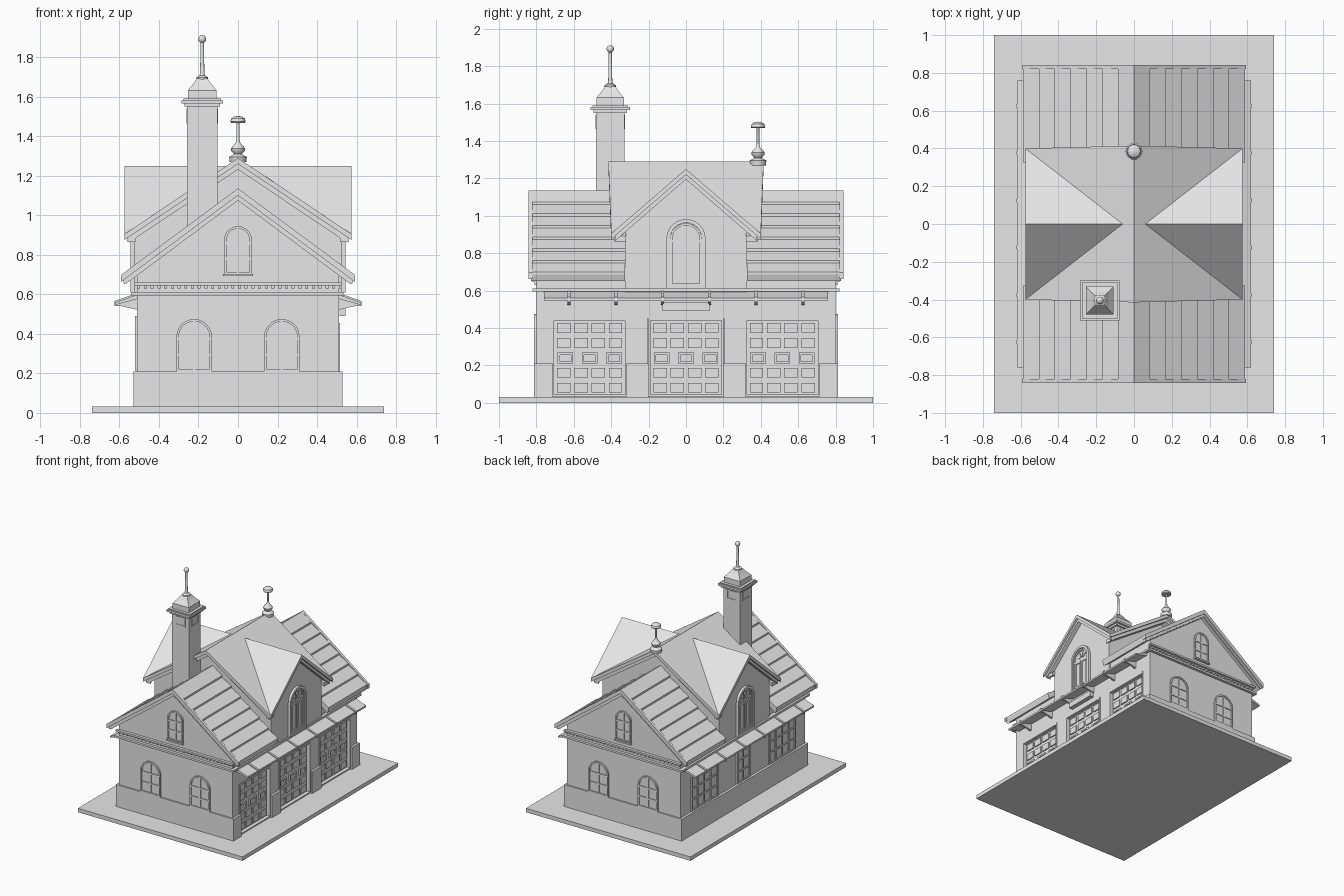
import bpy, bmesh, math
from mathutils import Matrix, Vector

cube = bpy.data.objects.get("Cube")
if cube:
    bpy.data.objects.remove(cube, do_unlink=True)

grey = bpy.data.materials.new("plain_grey")
grey.use_nodes = True
grey.diffuse_color = (0.8, 0.8, 0.8, 1)
for node in grey.node_tree.nodes:
    if node.type == 'BSDF_PRINCIPLED':
        node.inputs["Base Color"].default_value = (0.8, 0.8, 0.8, 1)


def finish(name, bm, smooth=False):
    bmesh.ops.recalc_face_normals(bm, faces=bm.faces)
    me = bpy.data.meshes.new(name)
    bm.to_mesh(me)
    bm.free()
    me.materials.append(grey)
    if smooth:
        me.shade_smooth()
        me.set_sharp_from_angle(angle=math.radians(35))
    ob = bpy.data.objects.new(name, me)
    bpy.context.scene.collection.objects.link(ob)
    return ob


def boxes(name, ranges):
    """One mesh of boxes, each given as x, y and z ranges."""
    bm = bmesh.new()
    for r in ranges:
        lo, hi = Vector(r[0::2]), Vector(r[1::2])
        m = Matrix.Translation((lo + hi) / 2) @ Matrix.Diagonal((*(hi - lo), 1))
        bmesh.ops.create_cube(bm, size=1, matrix=m)
    return finish(name, bm)


def point(axis, u, a, z):
    return (a, u, z) if axis == 'x' else (u, a, z)


def prism(name, pts, axis, a0, a1):
    """Extrude a (u, z) outline along an axis."""
    bm = bmesh.new()
    face = bm.faces.new([bm.verts.new(point(axis, u, a0, z)) for u, z in pts])
    ext = bmesh.ops.extrude_face_region(bm, geom=[face])["geom"]
    move = Vector(point(axis, 0, a1 - a0, 0))
    bmesh.ops.translate(bm, vec=move, verts=[v for v in ext if isinstance(v, bmesh.types.BMVert)])
    return finish(name, bm)


def ring(name, outer, inner, axis, a0, a1):
    """Frame between two outlines of equal point count."""
    bm = bmesh.new()
    loops = [[bm.verts.new(point(axis, u, a, z)) for u, z in pts]
             for pts, a in ((outer, a0), (outer, a1), (inner, a1), (inner, a0))]
    n = len(outer)
    for k in range(4):
        p, q = loops[k], loops[(k + 1) % 4]
        for i in range(n):
            j = (i + 1) % n
            bm.faces.new((p[i], p[j], q[j], q[i]))
    return finish(name, bm)


def lathe(name, profile, x, y, seg=16, turn=0.0, smooth=True):
    bm = bmesh.new()
    verts = [bm.verts.new((r, 0, z)) for r, z in profile]
    edges = [bm.edges.new(e) for e in zip(verts, verts[1:])]
    bmesh.ops.spin(bm, geom=verts + edges, cent=(0, 0, 0), axis=(0, 0, 1),
                   angle=2 * math.pi, steps=seg, use_duplicate=False)
    bmesh.ops.remove_doubles(bm, verts=bm.verts, dist=0.0005)
    bm.transform(Matrix.Translation((x, y, 0)) @ Matrix.Rotation(turn, 4, 'Z'))
    return finish(name, bm, smooth)


def arch(c, z0, w, top):
    arc = [(c + w * math.cos(math.pi * i / 12), top - w + w * math.sin(math.pi * i / 12)) for i in range(13)]
    return [(c - w, z0), (c + w, z0)] + arc


def rect(c, z0, w, top):
    return [(c - w, z0), (c + w, z0), (c + w, top), (c - w, top)]


def window(name, shape, axis, wall, sign, c, z0, w, top, cols, bars, frame=0.012):
    """Framed window with glazing bars on a wall plane."""
    at = lambda d: wall + sign * d
    ring(name + "_frame", shape(c, z0, w, top), shape(c, z0 + frame, w - frame, top - frame), axis, at(-.005), at(.012))
    prism(name + "_glass", shape(c, z0 + .005, w - .005, top - .005), axis, at(-.005), at(.002))
    for i in range(1, cols):
        u = c - w + 2 * w * i / cols
        prism(name + "_mullion", rect(u, z0 + .005, .006, top - .005), axis, at(0), at(.008))
    for z in bars:
        prism(name + "_bar", rect(c, z - .006, w - .005, z + .006), axis, at(0), at(.008))


def chevron(name, apex, half, eave, thick, axis, a0, a1):
    pts = [(-half, eave), (0, apex), (half, eave)]
    return prism(name, pts + [(u, z - thick) for u, z in reversed(pts)], axis, a0, a1)


def gable(name, half, base, eave, apex, axis, a0, a1):
    return prism(name, [(-half, base), (half, base), (half, eave), (0, apex), (-half, eave)], axis, a0, a1)


# Ground slab and walls
boxes("ground_slab", [(-.74, .74, -1, 1, 0, .032)])
boxes("lower_walls", [(-.51, .485, -.8, .8, .03, .6)])
gable("upper_walls", .51, .58, .70, 1.085, 'y', -.8, .8)
boxes("door_lintel", [(.48, .51, -.8, .8, .45, .6)])
piers = [(-.8, -.715), (-.315, -.205), (.205, .315), (.715, .8)]
boxes("door_piers", [(.48, .51, a, b, .03, .46) for a, b in piers])
boxes("pier_bases", [(.46, .528, max(a - .005, -.812) if a > -.7 else -.812,
                      b + .005 if b < .7 else .812, .03, .21) for a, b in piers])
boxes("plinth", [(-.53, .48, -.812, .812, .03, .21)])

# Cornice band, gable friezes and dentils
boxes("cornice_band", [(-.54, .535, -.822, .822, .595, .611)])
boxes("gable_frieze", [(-.525, .525, s * .81 - .012, s * .81 + .012, .645, .66) for s in (-1, 1)])
boxes("dentils", [(-.51 + .034 * i, -.495 + .034 * i, s * .803 - .007, s * .803 + .007, .63, .646)
                  for s in (-1, 1) for i in range(31)])

# Main roof: lapped courses either side of the cross gable
APEX, HALF, EAVE, COURSES = 1.122, .588, .685, 7
slope = (APEX - EAVE) / HALF
right_edge = [(0, APEX + .012)]
for i in range(COURSES):
    x = HALF * (i + 1) / COURSES
    right_edge += [(x, APEX - slope * x + .014), (x, APEX - slope * x)]
left_edge = [(-x, z) for x, z in reversed(right_edge[1:])]
soffit = [(HALF - .012, EAVE - .033), (0, APEX - .04), (.012 - HALF, EAVE - .033)]
for s, end in ((-1, "front"), (1, "back")):
    prism(end + "_main_roof", left_edge + right_edge + soffit, 'y', s * .325, s * .83)
    chevron(end + "_rake_board", 1.136, .592, .698, .035, 'y', s * .82, s * .842)
    chevron(end + "_rake_moulding", 1.1, .57, .676, .025, 'y', s * .8, s * .825)

# Cross gable walls
gable("cross_walls_side", .325, .58, .92, 1.2, 'x', -.525, .525)
gable("cross_walls_end", .525, .62, .885, 1.24, 'y', -.325, .325)

# Cross gable roof: one quarter mirrored four ways, then thickened
bm = bmesh.new()
meet, corner = (.06, 0, 1.25), (.575, .4, .905)
for sx in (-1, 1):
    for sy in (-1, 1):
        for poly in ([(0, 0, 1.29), (0, .415, 1.29), corner, meet], [meet, (.575, 0, 1.25), corner]):
            bm.faces.new([bm.verts.new((x * sx, y * sy, z)) for x, y, z in poly])
bmesh.ops.remove_doubles(bm, verts=bm.verts, dist=.0005)
bmesh.ops.recalc_face_normals(bm, faces=bm.faces)
ext = bmesh.ops.extrude_face_region(bm, geom=bm.faces[:], use_keep_orig=True)["geom"]
bmesh.ops.translate(bm, vec=(0, 0, -.03), verts=[v for v in ext if isinstance(v, bmesh.types.BMVert)])
finish("cross_roof", bm)
for s in (-1, 1):
    chevron("cross_side_rake", 1.225, .38, .895, .03, 'x', s * .52, s * .56)
    chevron("cross_end_rake", 1.262, .55, .892, .03, 'y', s * .32, s * .385)

# Side awnings with brackets
for s, side in ((1, "left"), (-1, "right")):
    prism(side + "_awning", [(s * .5, .602), (s * .62, .56), (s * .62, .546), (s * .5, .58)], 'y', -.76, .76)
    for i in range(6):
        y = -.625 + .25 * i
        prism(side + "_awning_bracket", [(s * .5, .61), (s * .625, .566), (s * .625, .54),
                                         (s * .59, .54), (s * .5, .52)], 'y', y - .008, y + .008)
boxes("name_plate", [(.505, .545, -.125, .125, .49, .535)])

# Garage doors: three wide row of lights among raised panels
for c, label in ((-.515, "front"), (0, "middle"), (.515, "back")):
    ring(label + "_door_frame", rect(c, .035, .203, .455), rect(c, .045, .19, .44), 'x', .48, .515)
    panels = []
    for row in (.08, .16, .32, .4):
        for i in range(4):
            y = c - .138 + .092 * i
            panels.append((.48, .494, y - .036, y + .036, row - .026, row + .026))
    boxes(label + "_door_panels", panels)
    for i in (-1, 0, 1):
        y = c + i * .13
        ring(label + "_door_light", rect(y, .21, .042, .268), rect(y, .222, .03, .256), 'x', .48, .497)

# End windows, front and back
for s, end in ((-1, "front"), (1, "back")):
    for c in (-.222, .222):
        window(end + "_arched_window", arch, 'y', s * .8, s, c, .21, .09, .475, 2, (.293, .376))
    window(end + "_gable_window", arch, 'y', s * .8, s, 0, .7, .07, .945, 2, (.78, .858))
    boxes(end + "_gable_sill", [(-.075, .075, s * .808 - .012, s * .808 + .012, .692, .704)])

# Rectangular windows on the wall without doors
for c, w, cols in ((-.5, .17, 4), (0, .085, 2), (.5, .17, 4)):
    window("side_window", rect, 'x', -.51, -1, c, .215, w, .49, cols, (.305, .395))

# Arched cross gable windows with fan bars and tall leaves
for s in (-1, 1):
    ring("fan_window_surround", arch(0, .61, .105, .982), arch(0, .625, .085, .962), 'x', s * .52, s * .545)
    window("fan_window", arch, 'x', s * .525, s, 0, .625, .085, .96, 1, (.865,))
    for c in (-.036, .036):
        ring("window_leaf", rect(c, .64, .032, .86), rect(c, .652, .02, .848), 'x', s * .52, s * .534)
    for deg in (36, 72, 108, 144):
        d, n = (Vector((math.cos(math.radians(a)), math.sin(math.radians(a)))) for a in (deg, deg + 90))
        o = Vector((0, .872))
        prism("fan_bar", [o + d * r + n * t for r, t in ((.02, -.004), (.078, -.004), (.078, .004), (.02, .004))],
              'x', s * .52, s * .533)

# Chimney
CX, CY = -.181, -.405
boxes("chimney_shaft", [(CX - .076, CX + .076, CY - .076, CY + .076, .7, 1.56)])
boxes("chimney_flange", [(CX - r, CX + r, CY - r, CY + r, a, b)
                         for r, a, b in ((.09, 1.55, 1.566), (.105, 1.566, 1.582), (.095, 1.582, 1.59))])
for s in (-1, 1):
    ring("chimney_vent_end", rect(CX, 1.465, .045, 1.54), rect(CX, 1.475, .035, 1.53), 'y', CY + s * .07, CY + s * .08)
    ring("chimney_vent_side", rect(CY, 1.465, .045, 1.54), rect(CY, 1.475, .035, 1.53), 'x', CX + s * .07, CX + s * .08)
root = math.sqrt(2)
cap = [(0, 1.58), (.073, 1.58), (.073, 1.632), (.062, 1.645), (.045, 1.665), (.032, 1.685), (.026, 1.692), (0, 1.692)]
lathe("chimney_cap", [(r * root, z) for r, z in cap], CX, CY, 4, math.pi / 4, False)


def ball(r, z, n=8):
    return [(r * math.sin(math.pi * i / n), z - r * math.cos(math.pi * i / n)) for i in range(n + 1)]


lathe("chimney_spire", [(0, 1.685), (.03, 1.685), (.03, 1.698), (.014, 1.708), (.011, 1.72), (.008, 1.885), (0, 1.885)], CX, CY)
lathe("chimney_spire_ball", ball(.02, 1.892), CX, CY)

# Ridge vent finial
lathe("ridge_finial", [(0, 1.27), (.042, 1.27), (.045, 1.295), (.03, 1.303), (.02, 1.31), (.034, 1.325), (.036, 1.338),
                       (.026, 1.352), (.012, 1.366), (.007, 1.385), (.007, 1.475), (0, 1.475)], 0, .385)
lathe("ridge_finial_cap", [(0, 1.468), (.034, 1.468), (.039, 1.474), (.034, 1.49), (.02, 1.5), (0, 1.503)], 0, .385)
